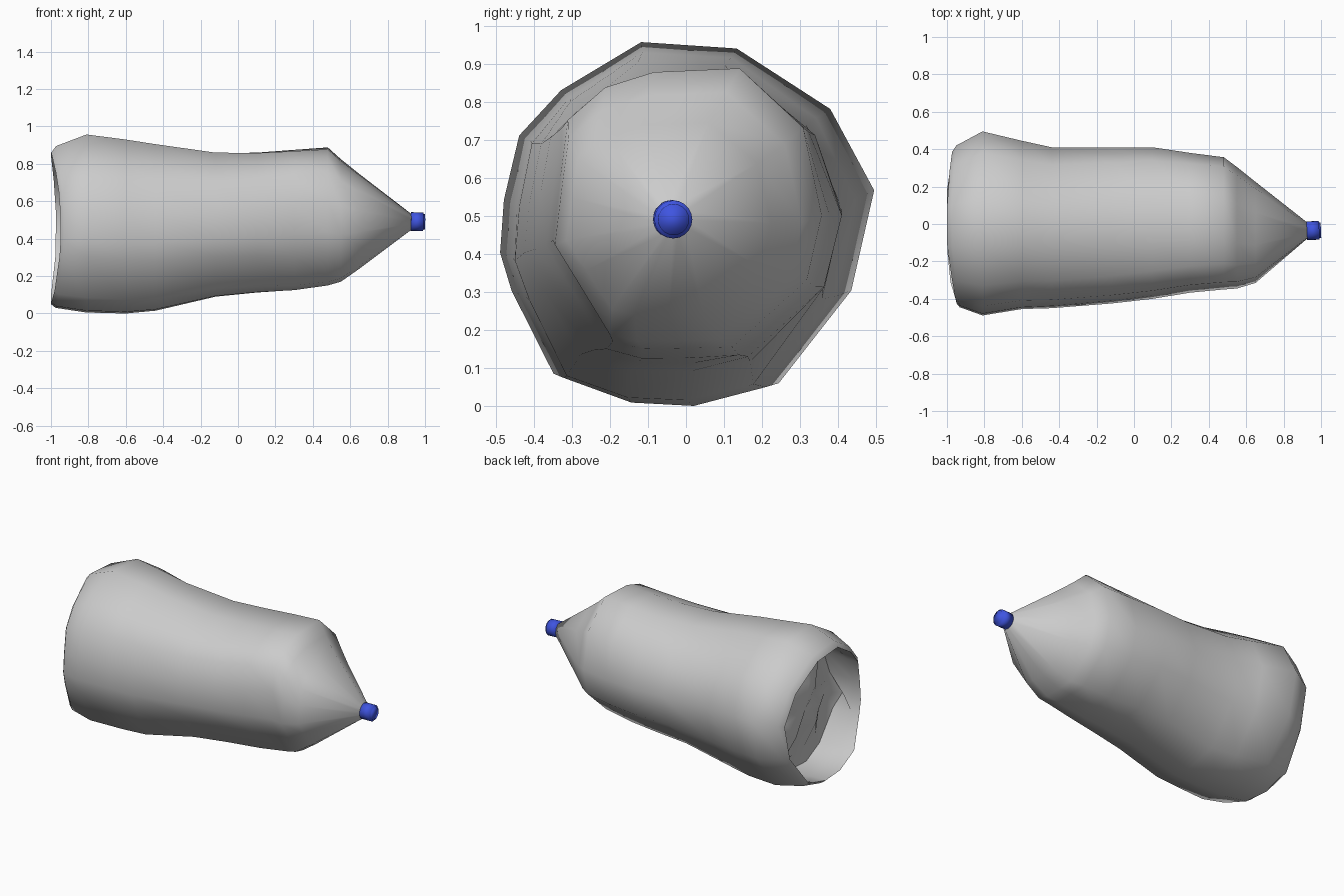
import bpy, bmesh, math, random
from mathutils import Vector, Matrix

if "Cube" in bpy.data.objects:
    bpy.data.objects.remove(bpy.data.objects["Cube"])
random.seed(4)

# Irregular (y, z) cross-sections: crumpled base end and shoulder end
BASE = [(-.12, .957), (-.33, .83), (-.44, .71), (-.48, .54), (-.49, .4), (-.46, .3), (-.35, .08),
        (-.15, .01), (.03, 0), (.24, .055), (.43, .3), (.49, .565), (.375, .78), (.13, .94)]
SHOULDER = [(-.09, .875), (-.22, .835), (-.32, .75), (-.34, .6), (-.36, .435), (-.29, .32), (-.2, .17),
            (-.12, .15), (0, .152), (.12, .155), (.32, .33), (.36, .5), (.31, .73), (.14, .885)]

# x, y min, y max, z min, z max, blend from base to shoulder shape
SECTIONS = [
    (-.96, -.425, .385, .05, .86, 0),
    (-.94, -.445, .42, .03, .895, 0),
    (-.81, -.489, .495, .005, .957, 0),
    (-.60, -.455, .445, 0, .93, .1),
    (-.44, -.45, .41, .015, .905, .25),
    (-.12, -.425, .41, .09, .86, .5),
    (.10, -.40, .41, .112, .86, .7),
    (.30, -.367, .38, .125, .875, .9),
    (.48, -.35, .357, .15, .888, 1),
    (.55, -.345, .305, .17, .825, 1),
    (.65, -.315, .225, .24, .745, 1),
    (.93, -.075, .005, .45, .53, 1),
]


def fit(v, a, b):
    """Stretch a list of values to span a..b."""
    lo, hi = min(v), max(v)
    return [a + (b - a) * (t - lo) / (hi - lo) for t in v]


def section(x, y0, y1, z0, z1, t):
    mix = [Vector(p).lerp(Vector(q), t) for p, q in zip(BASE, SHOULDER)]
    ys = fit([p.x for p in mix], y0, y1)
    zs = fit([p.y for p in mix], z0, z1)
    return [Vector((x, y, z)) for y, z in zip(ys, zs)]


def finish(bm, name, angle):
    bmesh.ops.recalc_face_normals(bm, faces=bm.faces)
    me = bpy.data.meshes.new(name)
    bm.to_mesh(me)
    bm.free()
    ob = bpy.data.objects.new(name, me)
    bpy.context.collection.objects.link(ob)
    bpy.ops.object.select_all(action='DESELECT')
    ob.select_set(True)
    bpy.context.view_layer.objects.active = ob
    bpy.ops.object.shade_smooth_by_angle(angle=math.radians(angle))
    return ob


# Wavy rim around the base
rings = [section(*s) for s in SECTIONS]
for ring, wave, lean in ((rings[0], .042, .03), (rings[1], .03, .02)):
    for p in ring:
        p.x = max(p.x - wave * ((p.z - .46) / .4) ** 2 - lean * p.y, -1)

# Crumpled base: a deep groove along the wall, with the middle bulging back out
centre = Vector((0, -.01, .46))
recess = []
for x, s, jig in [(-.81, .40, .04), (-.74, .80, .05), (-.73, 1.06, .07), (-.86, 1.02, .04)]:
    ring = []
    for p in rings[0]:
        q = centre + (p - centre) * (s + random.uniform(-jig, jig))
        q.x = x + random.uniform(-jig, jig)
        ring.append(q)
    recess.append(ring)
rings = recess + rings

# Bottle body
bm = bmesh.new()
loops = [[bm.verts.new(p) for p in r] for r in rings]
n = len(BASE)
for a, b in zip(loops, loops[1:]):
    for i in range(n):
        j = (i + 1) % n
        bm.faces.new((a[i], a[j], b[j], b[i]))
tip = bm.verts.new((-.83, -.03, .45))
for i in range(n):
    bm.faces.new((loops[0][i], loops[0][(i + 1) % n], tip))
bm.faces.new(loops[-1])
body = finish(bm, "bottle_body", 60)

# Screw cap: rounded cylinder along x, slightly tilted
bm = bmesh.new()
rot = (Matrix.Translation((.957, -.035, .491)) @ Matrix.Rotation(math.radians(3), 4, 'Z')
       @ Matrix.Rotation(math.radians(91), 4, 'Y'))
bmesh.ops.create_cone(bm, cap_ends=True, segments=20, radius1=.05, radius2=.05, depth=.084, matrix=rot)
rim = [e for e in bm.edges if abs(e.verts[0].co.x - e.verts[1].co.x) < .02]
bmesh.ops.bevel(bm, geom=rim, offset=.009, segments=2, affect='EDGES')
cap = finish(bm, "screw_cap", 100)
blue = bpy.data.materials.new("cap_blue")
blue.diffuse_color = (.05, .09, .75, 1)
blue.use_nodes = True
blue.node_tree.nodes["Principled BSDF"].inputs["Base Color"].default_value = blue.diffuse_color
cap.data.materials.append(blue)
